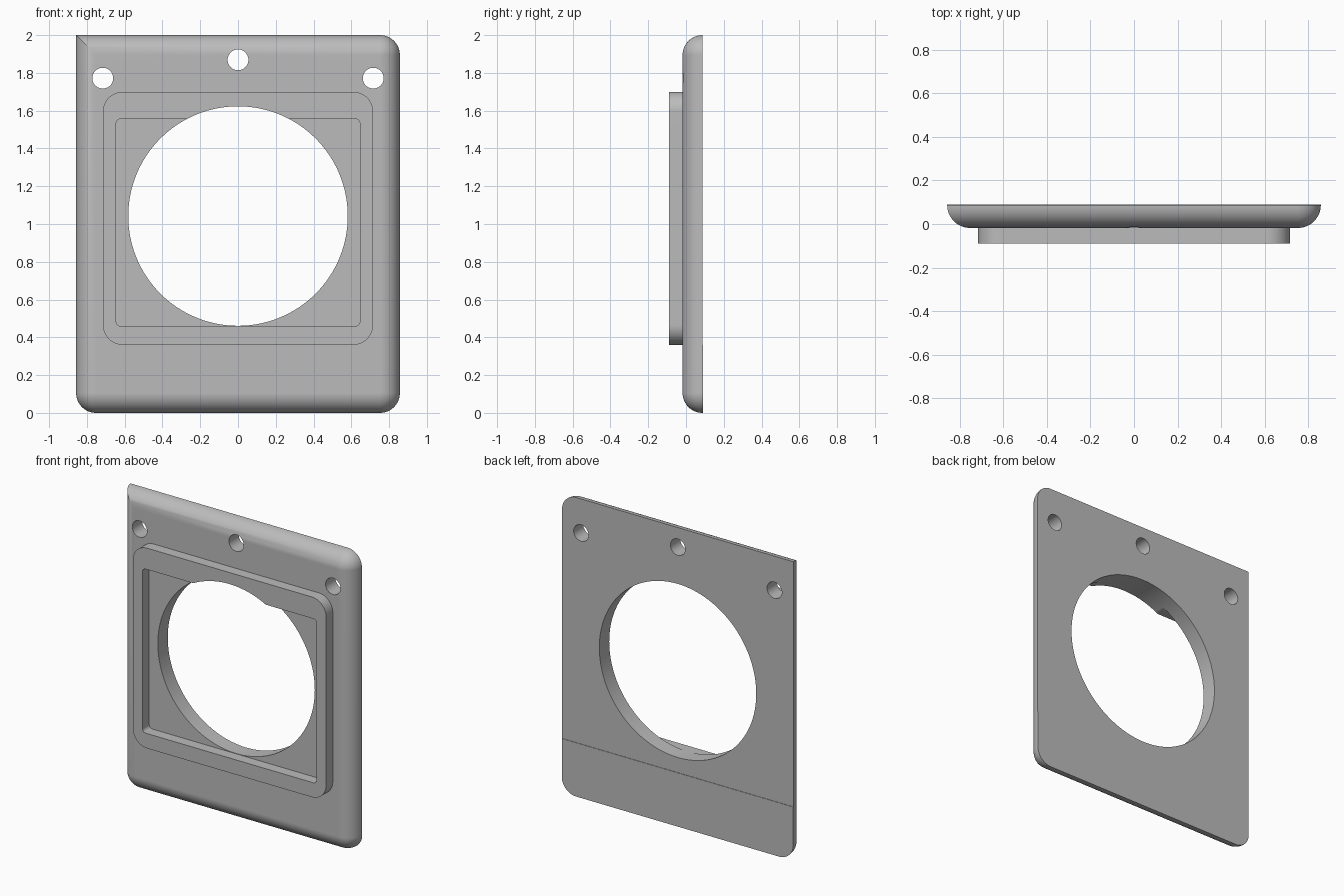
import bpy, bmesh
from math import sin, cos, pi

cube = bpy.data.objects.get("Cube")
if cube:
    bpy.data.objects.remove(cube, do_unlink=True)

HALF_W, HEIGHT = 0.857, 2.0
EDGE = 0.105                                # rounding of the front edge and corners
FRAME_Y, FACE_Y, BACK_Y, LIP_Y = -0.09, -0.018, 0.087, 0.09
BORE_Z, BORE_R = 1.042, 0.581
STEPS = 12

grey = bpy.data.materials.new("plain grey")
grey.use_nodes = True
colour = (0.5, 0.5, 0.5, 1)
grey.diffuse_color = colour
grey.node_tree.nodes["Principled BSDF"].inputs["Base Color"].default_value = colour


def outline(x0, x1, z0, z1, radii):
    """Rounded rectangle; radii run top right, top left, bottom left, bottom right."""
    points = []
    corners = [(x1, z1, -1, -1), (x0, z1, 1, -1), (x0, z0, 1, 1), (x1, z0, -1, 1)]
    for i, ((x, z, sx, sz), r) in enumerate(zip(corners, radii)):
        for k in range(STEPS + 1):
            a = pi / 2 * (i + k / STEPS)
            points.append((x + sx * r + r * cos(a), z + sz * r + r * sin(a)))
    return points


def loft(name, sections):
    """Join equal-length outlines, each given as (y, points), into a closed solid."""
    bm = bmesh.new()
    rings = [[bm.verts.new((x, y, z)) for x, z in pts] for y, pts in sections]
    for a, b in zip(rings, rings[1:]):
        for i in range(len(a)):
            j = (i + 1) % len(a)
            bm.faces.new((a[i], a[j], b[j], b[i]))
    bm.faces.new(rings[0])
    bm.faces.new(rings[-1])
    bmesh.ops.remove_doubles(bm, verts=bm.verts, dist=1e-5)
    bmesh.ops.recalc_face_normals(bm, faces=bm.faces)
    mesh = bpy.data.meshes.new(name)
    bm.to_mesh(mesh)
    bm.free()
    mesh.materials.append(grey)
    obj = bpy.data.objects.new(name, mesh)
    bpy.context.collection.objects.link(obj)
    return obj


def prism(name, y0, y1, points):
    return loft(name, [(y0, points), (y1, points)])


def round_cutter(x, z, r, n):
    ring = [(x + r * cos(2 * pi * i / n), z + r * sin(2 * pi * i / n)) for i in range(n)]
    return prism("cutter", -0.5, 0.5, ring)


def select_only(obj):
    bpy.ops.object.select_all(action='DESELECT')
    obj.select_set(True)
    bpy.context.view_layer.objects.active = obj


def cut(obj, cutters):
    select_only(obj)
    for cutter in cutters:
        cutter.hide_render = True
        mod = obj.modifiers.new("cut", 'BOOLEAN')
        mod.operation, mod.solver, mod.object = 'DIFFERENCE', 'EXACT', cutter
        bpy.ops.object.modifier_apply(modifier=mod.name)
        bpy.data.objects.remove(cutter, do_unlink=True)


def finish(obj):
    select_only(obj)
    bpy.ops.object.shade_smooth_by_angle(angle=pi / 6)
    mod = obj.modifiers.new("flat faces", 'WEIGHTED_NORMAL')
    mod.keep_sharp = True


# Back plate: quarter-round front edge, one square mitred corner at the top
sections = [(BACK_Y, 0)]
for k in range(1, STEPS + 1):
    t = pi / 2 * k / STEPS
    sections.append((BACK_Y - (BACK_Y - FACE_Y) * sin(t), EDGE * (1 - cos(t))))
rings = []
for y, d in sections:
    r = EDGE - d
    rings.append((y, outline(d - HALF_W, HALF_W - d, d, HEIGHT - d, (r, 0, r, r))))
plate = loft("back_plate", rings)
holes = [(-0.716, 1.772), (0, 1.869), (0.716, 1.772)]
cut(plate, [round_cutter(0, BORE_Z, BORE_R, 128)]
    + [round_cutter(x, z, 0.055, 40) for x, z in holes])
finish(plate)

# Raised frame with a rectangular pocket, opened by the same bore
frame = prism("raised_frame", FRAME_Y, FACE_Y,
              outline(-0.715, 0.715, 0.36, 1.70, [EDGE] * 4))
pocket = prism("cutter", -0.5, 0.5, outline(-0.645, 0.645, 0.459, 1.557, [0.025] * 4))
cut(frame, [pocket, round_cutter(0, BORE_Z, BORE_R, 128)])
finish(frame)

# Slightly thicker lower band on the back
lip = prism("lower_back_band", BACK_Y, LIP_Y,
            outline(-HALF_W, HALF_W, 0, 0.36, (0, 0, EDGE, EDGE)))
finish(lip)
